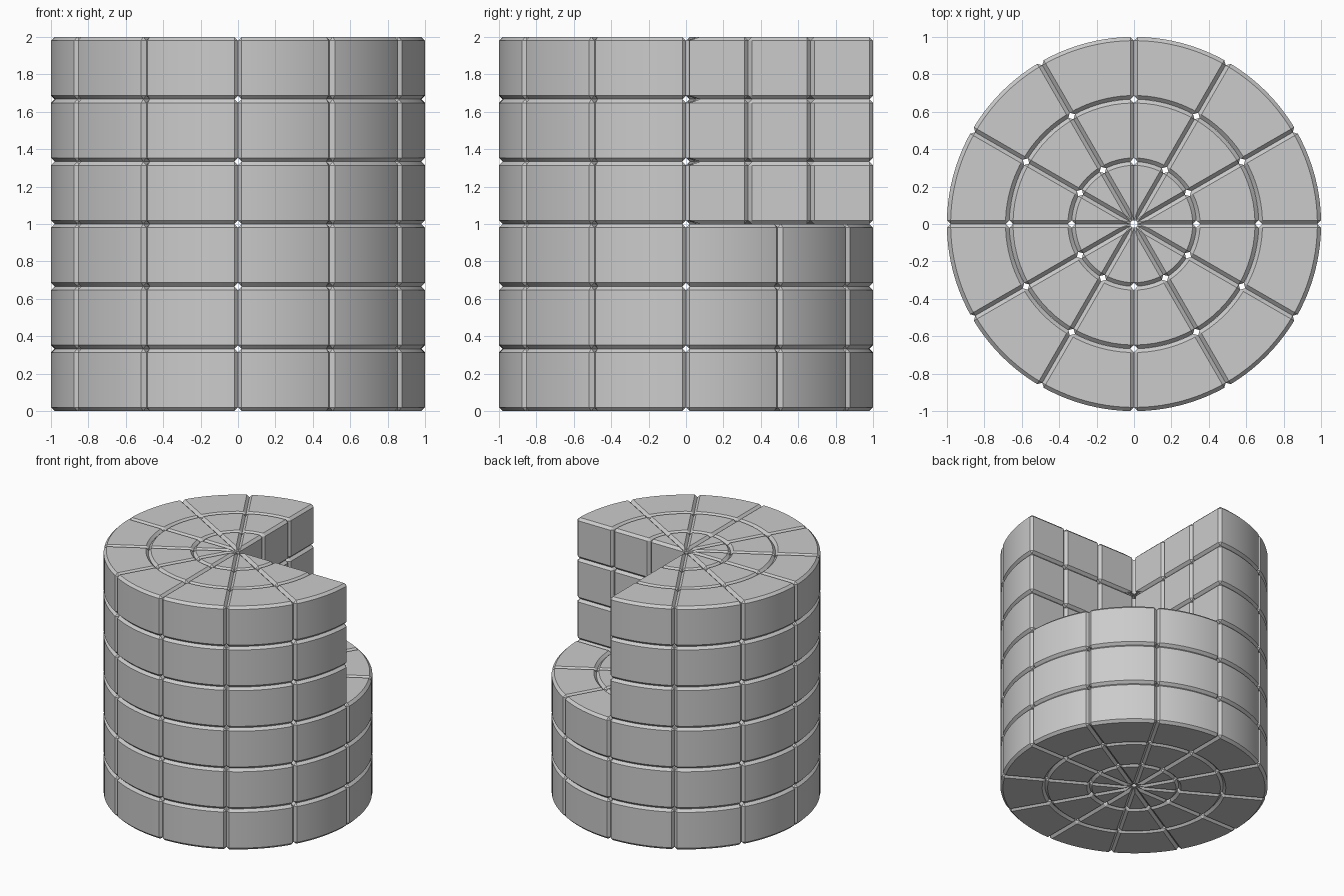
import bpy
import bmesh
from math import sin, cos, pi, radians
from mathutils import Matrix

SECTORS, RINGS, LAYERS = 12, 3, 6
STEP = 2 * pi / SECTORS
HEIGHT = 2 / LAYERS
CHAMFER = 0.02

cube = bpy.data.objects.get("Cube")
if cube:
    bpy.data.objects.remove(cube, do_unlink=True)

grey = bpy.data.materials.new("stone grey")
grey.use_nodes = True
color = (0.6, 0.6, 0.6, 1)
grey.diffuse_color = color
grey.node_tree.nodes["Principled BSDF"].inputs["Base Color"].default_value = color


def arc(radius, segments):
    """Points on one sector's arc, counter-clockwise."""
    return [(radius * cos(STEP * i / segments), radius * sin(STEP * i / segments), 0)
            for i in range(segments + 1)]


def block_mesh(name, inner, outer, segments):
    """A ring-sector block with chamfered edges and smooth curved sides."""
    outline = arc(outer, segments)
    outline += arc(inner, segments)[::-1] if inner else [(0, 0, 0)]
    bm = bmesh.new()
    base = bm.faces.new([bm.verts.new(p) for p in outline])
    top = bmesh.ops.extrude_face_region(bm, geom=[base], use_keep_orig=True)
    bmesh.ops.translate(bm, vec=(0, 0, HEIGHT),
                        verts=[g for g in top["geom"] if isinstance(g, bmesh.types.BMVert)])
    bmesh.ops.recalc_face_normals(bm, faces=bm.faces)
    edges = [e for e in bm.edges if e.calc_face_angle(0) > radians(30)]
    bmesh.ops.bevel(bm, geom=edges, offset=CHAMFER, offset_type='OFFSET',
                    segments=1, affect='EDGES', clamp_overlap=False)
    bmesh.ops.recalc_face_normals(bm, faces=bm.faces)
    mesh = bpy.data.meshes.new(name)
    bm.to_mesh(mesh)
    bm.free()
    mesh.materials.append(grey)
    mesh.shade_smooth()
    mesh.set_sharp_from_angle(angle=radians(25))
    return mesh


# One shared block shape per ring
names = ("inner_wedge", "middle_block", "outer_block")
shapes = [block_mesh(names[r], r / RINGS, (r + 1) / RINGS, (6, 6, 10)[r])
          for r in range(RINGS)]

# Stack the blocks, leaving the back left quarter of the upper half open
for layer in range(LAYERS):
    for sector in range(SECTORS):
        if layer >= LAYERS // 2 and sector < SECTORS // 4:
            continue
        for name, shape in zip(names, shapes):
            block = bpy.data.objects.new(f"{name}_layer{layer + 1}_{sector + 1}", shape)
            block.matrix_world = (Matrix.Translation((0, 0, layer * HEIGHT))
                                  @ Matrix.Rotation(sector * STEP, 4, 'Z'))
            bpy.context.collection.objects.link(block)
